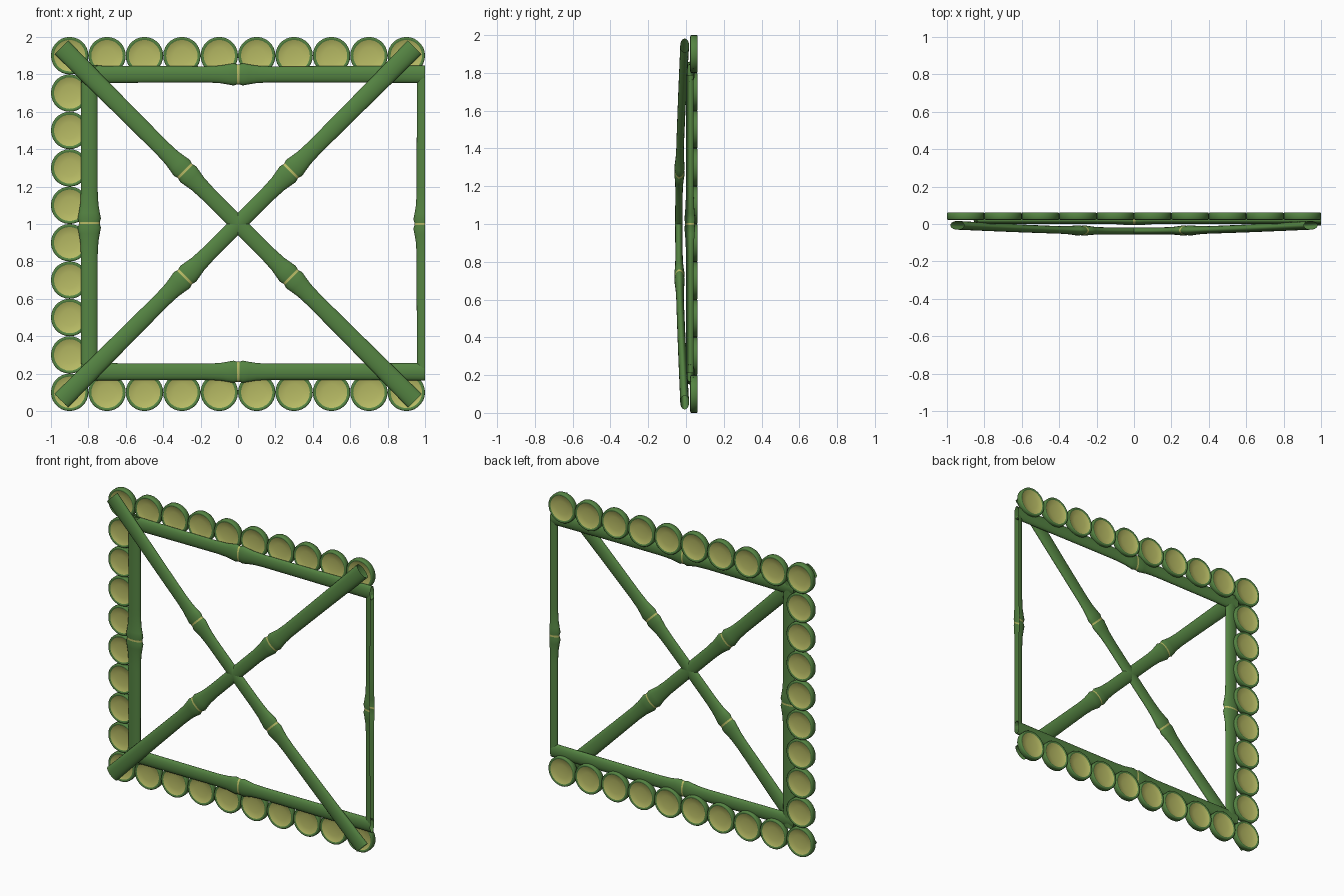
import bpy, bmesh, math
from mathutils import Vector, Matrix

if "Cube" in bpy.data.objects:
    bpy.data.objects.remove(bpy.data.objects["Cube"])


def material(name, rgb):
    m = bpy.data.materials.new(name)
    m.diffuse_color = (*rgb, 1)
    m.use_nodes = True
    m.node_tree.nodes["Principled BSDF"].inputs["Base Color"].default_value = m.diffuse_color
    return m


GREEN = material("bamboo_green", (0.09, 0.23, 0.055))
YELLOW = material("bamboo_pith", (0.48, 0.50, 0.13))
FLAT = 0.45          # poles are flattened front to back
Y = Vector((0, 1, 0))
FLARE = [(0.17, 1.0), (0.10, 1.08), (0.055, 1.25), (0.025, 1.38), (0.006, 1.25)]


def add_object(name, mesh):
    for m in (GREEN, YELLOW):
        if m.name not in mesh.materials:
            mesh.materials.append(m)
    ob = bpy.data.objects.new(name, mesh)
    bpy.context.collection.objects.link(ob)
    return ob


def pole(name, start, end, y, r_mid, r_end, nodes, bow=0.0, half=False):
    """Open bamboo tube with swollen joints; half keeps only one side."""
    a, b = Vector((start[0], y, start[1])), Vector((end[0], y, end[1]))
    length = (b - a).length
    d = (b - a).normalized()
    u = d.cross(Y)

    def base(s):
        t = abs(2 * s / length - 1)
        return r_mid + (r_end - r_mid) * t * t

    # stations along the pole: (distance, radius)
    st = [(length * i / 16, base(length * i / 16)) for i in range(17)
          if all(abs(length * i / 16 - n * length) > 0.18 for n in nodes)]
    for n in nodes:
        for off, k in FLARE:
            for sgn in (-1, 1):
                s = n * length + sgn * off
                st.append((s, base(s) * k))
    st.sort()

    count = 11 if half else 20
    angles = [(-math.pi / 2 + math.pi * k / (count - 1)) if half
              else 2 * math.pi * k / count for k in range(count)]
    bm = bmesh.new()
    rings = []
    for s, r in st:
        c = a + d * s - Y * bow * math.sin(math.pi * s / length)
        rings.append([bm.verts.new(c + u * r * math.cos(t) + Y * FLAT * r * math.sin(t))
                      for t in angles])
    for i in range(len(rings) - 1):
        mid = (st[i][0] + st[i + 1][0]) / 2
        joint = any(abs(mid - n * length) < 0.003 for n in nodes)
        for k in range(count - 1 if half else count):
            k2 = (k + 1) % count
            f = bm.faces.new((rings[i][k], rings[i + 1][k], rings[i + 1][k2], rings[i][k2]))
            f.smooth = True
            f.material_index = int(joint)
    mesh = bpy.data.meshes.new(name)
    bm.to_mesh(mesh)
    bm.free()
    return add_object(name, mesh)


def slice_mesh():
    """Cut bamboo slice: green wall with a dished pith face front and back."""
    profile = [(0, .050), (.045, .052), (.084, .058), (.090, .062), (.097, .061), (.1, .057),
               (.1, .027), (.097, .023), (.090, .022), (.084, .026), (.045, .032), (0, .034)]
    bm = bmesh.new()
    vs = [bm.verts.new((r, y, 0)) for r, y in profile]
    es = [bm.edges.new(p) for p in zip(vs, vs[1:])]
    bmesh.ops.spin(bm, geom=vs + es, cent=(0, 0, 0), axis=(0, 1, 0),
                   angle=2 * math.pi, steps=28, use_merge=True)
    bmesh.ops.remove_doubles(bm, verts=bm.verts[:], dist=1e-5)
    bmesh.ops.recalc_face_normals(bm, faces=bm.faces[:])
    for f in bm.faces:
        f.smooth = True
        f.material_index = int(all(math.hypot(v.co.x, v.co.z) < 0.087 for v in f.verts))
    mesh = bpy.data.meshes.new("bamboo_slice")
    bm.to_mesh(mesh)
    bm.free()
    return mesh


# Bamboo slices along the top, bottom and left edges
disc = slice_mesh()
spots = [(-0.9 + 0.2 * i, z) for z in (0.1, 1.9) for i in range(10)]
spots += [(-0.9, 0.3 + 0.2 * i) for i in range(8)]
for x, z in spots:
    add_object("bamboo_slice", disc).location = (x, 0, z)

# Inner frame poles; the right one is a half shell at the panel edge
pole("top_pole", (-0.84, 1.8), (1.0, 1.8), 0.02, 0.043, 0.047, [0.457])
pole("bottom_pole", (-0.84, 0.21), (1.0, 0.21), 0.02, 0.043, 0.047, [0.457])
pole("left_pole", (-0.795, 0.16), (-0.795, 1.85), 0.02, 0.045, 0.043, [0.5])
pole("right_pole", (1.0, 0.21), (1.0, 1.79), 0.02, 0.045, 0.043, [0.5], half=True)

# Crossed braces, bowed towards the front
for name, sgn in (("brace_rising", 1), ("brace_falling", -1)):
    pole(name, (-0.945 * sgn, 0.055), (0.945 * sgn, 1.945), -0.007, 0.043, 0.052,
         [0.35, 0.65], bow=0.031)
